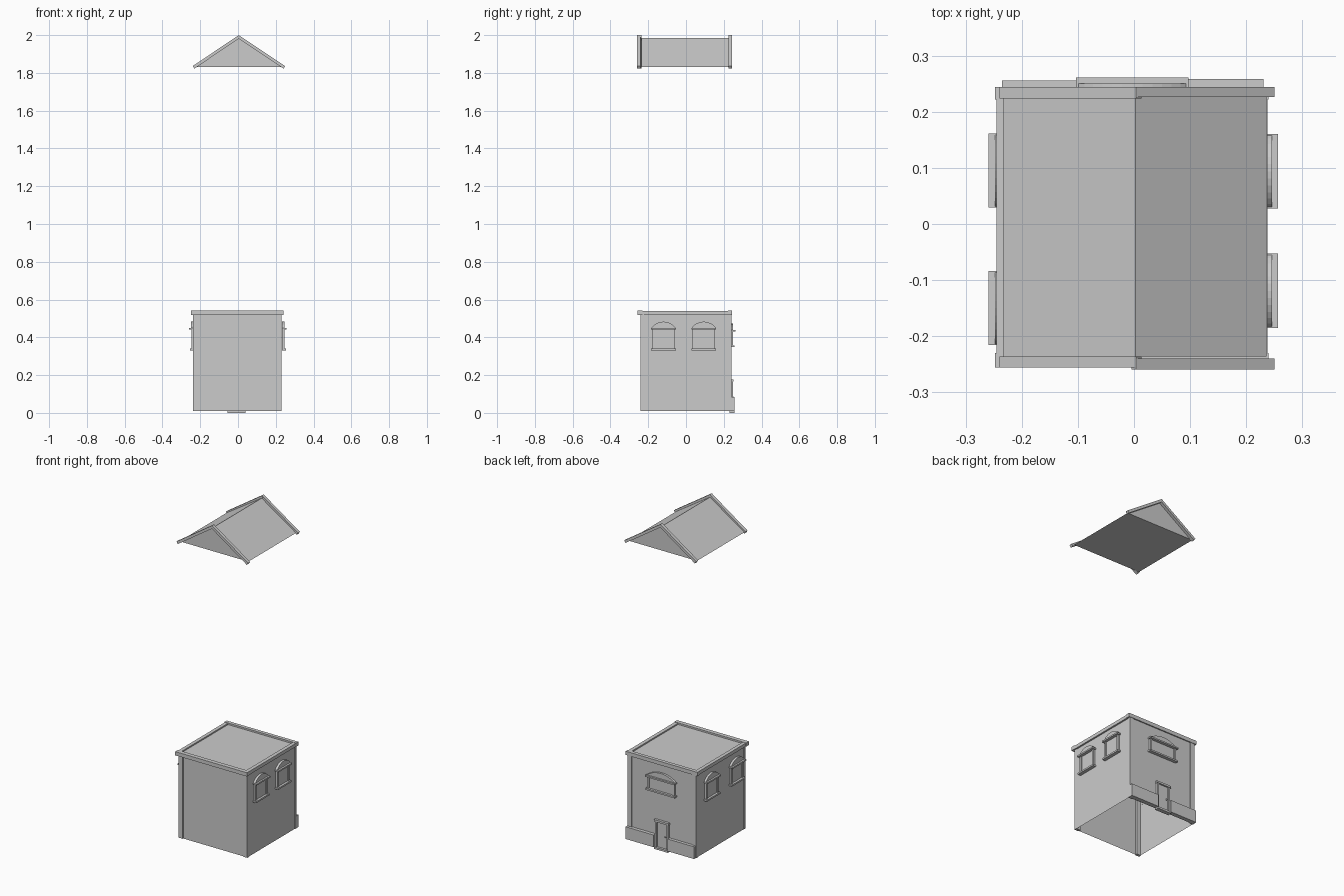
import bpy, bmesh, math
from mathutils import Matrix, Vector

if "Cube" in bpy.data.objects:
    bpy.data.objects.remove(bpy.data.objects["Cube"])


def finish(name, bm, matrix=None):
    if matrix is not None:
        bm.transform(matrix)
    bmesh.ops.recalc_face_normals(bm, faces=bm.faces)
    me = bpy.data.meshes.new(name)
    bm.to_mesh(me)
    bm.free()
    ob = bpy.data.objects.new(name, me)
    bpy.context.collection.objects.link(ob)
    return ob


def box(name, x, y, z, matrix=None, open_bottom=False):
    bm = bmesh.new()
    bmesh.ops.create_cube(bm, size=1)
    for v in bm.verts:
        v.co = Vector([(r[0] + r[1]) / 2 + c * (r[1] - r[0])
                       for r, c in zip((x, y, z), v.co)])
    if open_bottom:
        low = [f for f in bm.faces if f.calc_center_median().z < z[0] + 1e-5]
        bmesh.ops.delete(bm, geom=low, context='FACES_ONLY')
    return finish(name, bm, matrix)


def prism(name, profile, y0, y1, matrix=None):
    """Extrude an x-z profile from y0 to y1."""
    bm = bmesh.new()
    face = bm.faces.new([bm.verts.new((px, y0, pz)) for px, pz in profile])
    ext = bmesh.ops.extrude_face_region(bm, geom=[face])
    verts = [g for g in ext['geom'] if isinstance(g, bmesh.types.BMVert)]
    bmesh.ops.translate(bm, verts=verts, vec=(0, y1 - y0, 0))
    return finish(name, bm, matrix)


def window(name, origin, angle, width, z_sill=0.335, z_lintel=0.447, rise=0.036):
    """Window on a wall; local -y points out of the wall."""
    m = Matrix.Translation(origin) @ Matrix.Rotation(angle, 4, 'Z')
    h = width / 2
    # arched pediment
    r = (h * h + rise * rise) / (2 * rise)
    a = math.asin(h / r)
    arc = [(r * math.sin(-a + 2 * a * i / 12),
            z_lintel + rise - r + r * math.cos(-a + 2 * a * i / 12)) for i in range(13)]
    prism(name + "_arch", arc, -0.010, 0.004, m)
    # lintel, sill and side frames
    box(name + "_lintel", (-h, h), (-0.021, 0.004), (z_lintel - 0.006, z_lintel + 0.003), m)
    box(name + "_sill", (-h, h), (-0.017, 0.004), (z_sill - 0.004, z_sill + 0.006), m)
    for s, side in ((-1, "a"), (1, "b")):
        c = s * (h - 0.013)
        box(name + "_jamb_" + side, (c - 0.006, c + 0.006), (-0.009, 0.004),
            (z_sill + 0.006, z_lintel - 0.006), m)
    box(name + "_pane", (-h + 0.019, h - 0.019), (-0.003, 0.004),
        (z_sill + 0.006, z_lintel - 0.006), m)


# hollow walls with corner posts
X0, X1, Y0, Y1 = -0.235, 0.228, -0.235, 0.237
box("walls", (X0, X1), (Y0, Y1), (0.01, 0.532), open_bottom=True)
for sx, px in (("left", (X0 - 0.003, X0 + 0.027)), ("right", (X1 - 0.027, X1 + 0.003))):
    for sy, py in (("front", (Y0 - 0.005, Y0 + 0.012)), ("back", (Y1 - 0.012, Y1 + 0.004))):
        box(f"{sy}_{sx}_post", px, py, (0.01, 0.52))

# raised rim round the flat top
RX0, RX1, RY0, RY1, RZ = -0.248, 0.24, -0.256, 0.244, (0.519, 0.542)
box("rim_front", (RX0, RX1), (RY0, RY0 + 0.026), RZ)
box("rim_back", (RX0, RX1), (RY1 - 0.022, RY1), RZ)
box("rim_left", (RX0 + 0.003, RX0 + 0.025), (RY0 + 0.026, RY1 - 0.022), (0.519, 0.54))
box("rim_right", (RX1 - 0.025, RX1 - 0.002), (RY0 + 0.026, RY1 - 0.022), (0.519, 0.54))

# plinth on the door side
box("plinth_left", (-0.235, -0.055), (0.23, 0.256), (0.01, 0.085))
box("plinth_right", (0.04, 0.231), (0.23, 0.258), (0.01, 0.085))

# door
box("door_step", (-0.055, 0.04), (0.23, 0.256), (0.0, 0.012))
box("door_panel", (-0.045, 0.03), (0.23, 0.242), (0.01, 0.168))
box("door_jamb_a", (-0.053, -0.041), (0.23, 0.249), (0.01, 0.168))
box("door_jamb_b", (0.026, 0.038), (0.23, 0.249), (0.01, 0.168))
box("door_lintel", (-0.058, 0.043), (0.23, 0.252), (0.166, 0.178))
bm = bmesh.new()
bmesh.ops.create_uvsphere(bm, u_segments=8, v_segments=6, radius=0.005)
finish("door_knob", bm, Matrix.Translation((-0.03, 0.246, 0.085)))

# windows
for i, y in enumerate((-0.119, 0.094)):
    window(f"right_window_{i + 1}", (0.236, y, 0), math.pi / 2, 0.132)
for i, y in enumerate((-0.150, 0.095)):
    window(f"left_window_{i + 1}", (-0.238, y, 0), -math.pi / 2, 0.132)
window("back_window", (-0.003, 0.24, 0), math.pi, 0.2, 0.352, 0.436)

# gable roof floating above
prism("roof", [(-0.233, 1.832), (0.236, 1.832), (0.003, 1.984)], -0.236, 0.226)


# sloping edge boards on both gables
def board(name, x_end, x_top, y0, y1):
    s = 1 if x_end > 0 else -1
    top, end = Vector((x_top, 2.0)), Vector((x_end, 1.836))
    d = (end - top).normalized()
    n = Vector((-s * 0.016 * abs(d.y), -0.016 * abs(d.x)))
    prism(name, [top, end, end + n, top + n], y0, y1)


board("front_board_left", -0.240, 0.004, -0.256, -0.236)
board("front_board_right", 0.250, 0.004, -0.259, -0.240)
board("back_board_left", -0.240, 0.004, 0.224, 0.244)
board("back_board_right", 0.250, 0.004, 0.226, 0.244)
